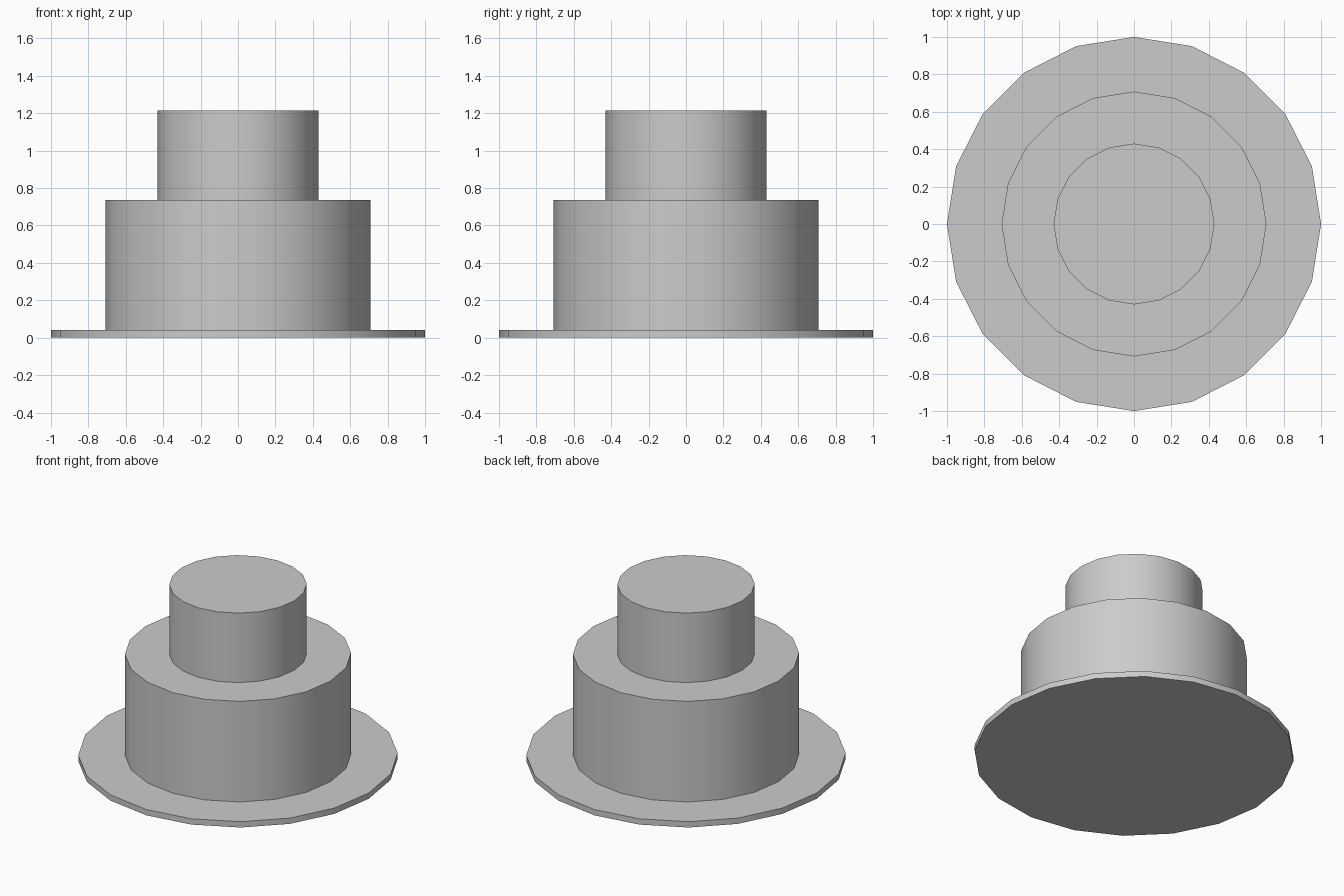
import bpy, bmesh, math

if "Cube" in bpy.data.objects:
    bpy.data.objects.remove(bpy.data.objects["Cube"])

SIDES = 20
# Stepped profile (radius, height) from the base rim up to the top
PROFILE = [(1.0, 0.0), (1.0, 0.04), (0.708, 0.04),
           (0.708, 0.735), (0.43, 0.735), (0.43, 1.215)]


def ring(bm, radius, z):
    step = math.tau / SIDES
    return [bm.verts.new((radius * math.cos(i * step), radius * math.sin(i * step), z))
            for i in range(SIDES)]


def lathe(name, profile):
    bm = bmesh.new()
    rings = [ring(bm, r, z) for r, z in profile]
    # Walls and ledges
    for low, high in zip(rings, rings[1:]):
        for i in range(SIDES):
            j = (i + 1) % SIDES
            bm.faces.new((low[i], low[j], high[j], high[i]))
    # Bottom and top caps
    bm.faces.new(rings[0][::-1])
    bm.faces.new(rings[-1])
    mesh = bpy.data.meshes.new(name)
    bm.to_mesh(mesh)
    bm.free()
    obj = bpy.data.objects.new(name, mesh)
    bpy.context.collection.objects.link(obj)
    return obj


# Stepped round body: thin flange, wide drum, narrow drum
body = lathe("stepped_flanged_body", PROFILE)
bpy.context.view_layer.objects.active = body
body.select_set(True)
bpy.ops.object.shade_smooth_by_angle(angle=math.radians(30))
